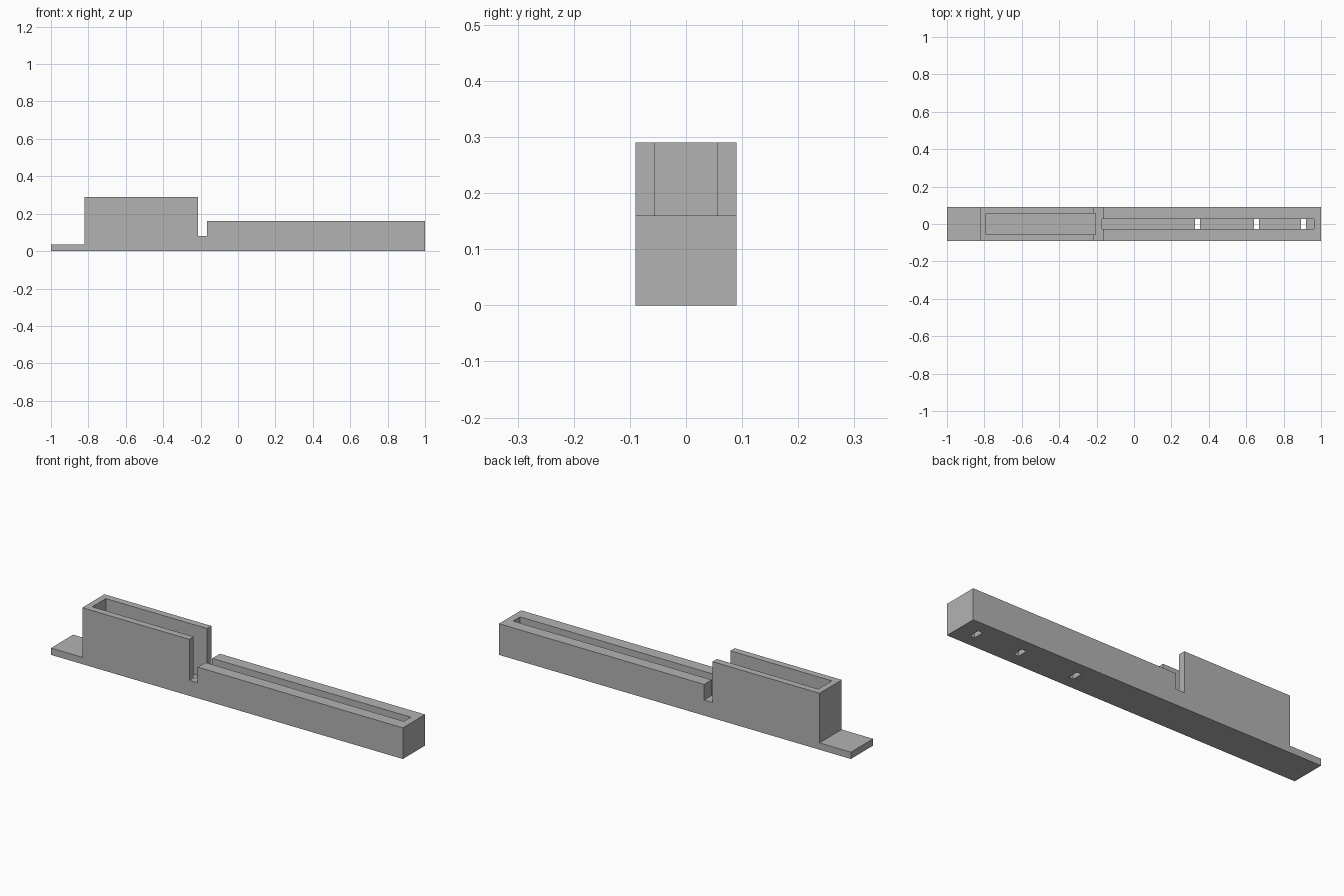
import bpy
import bmesh
from mathutils import Vector

cube = bpy.data.objects.get("Cube")
if cube:
    bpy.data.objects.remove(cube, do_unlink=True)

HALF_WIDTH = 0.09
FLOOR = 0.035

grey = bpy.data.materials.new("plain grey")
grey.use_nodes = True
grey.diffuse_color = (0.45, 0.45, 0.45, 1)
grey.node_tree.nodes["Principled BSDF"].inputs["Base Color"].default_value = grey.diffuse_color


def extrude_profile(name, profile, half_width):
    """Extrude an x-z outline symmetrically along y."""
    bm = bmesh.new()
    face = bm.faces.new([bm.verts.new((x, -half_width, z)) for x, z in profile])
    grown = bmesh.ops.extrude_face_region(bm, geom=[face])
    verts = [v for v in grown["geom"] if isinstance(v, bmesh.types.BMVert)]
    bmesh.ops.translate(bm, verts=verts, vec=Vector((0, 2 * half_width, 0)))
    bmesh.ops.recalc_face_normals(bm, faces=bm.faces)
    mesh = bpy.data.meshes.new(name)
    bm.to_mesh(mesh)
    bm.free()
    obj = bpy.data.objects.new(name, mesh)
    bpy.context.collection.objects.link(obj)
    mesh.materials.append(grey)
    return obj


def cut(body, name, x0, x1, half_width, z0, z1):
    """Remove a box from the body."""
    cutter = extrude_profile(name, [(x0, z0), (x1, z0), (x1, z1), (x0, z1)], half_width)
    cutter.hide_render = True
    mod = body.modifiers.new(name, "BOOLEAN")
    mod.operation = "DIFFERENCE"
    mod.solver = "EXACT"
    mod.object = cutter
    bpy.context.view_layer.objects.active = body
    bpy.ops.object.modifier_apply(modifier=mod.name)
    bpy.data.objects.remove(cutter, do_unlink=True)


# Stepped body: end tab, tall box, cross notch, long bar
body = extrude_profile("holder_body", [
    (-1, 0), (1, 0), (1, 0.16), (-0.166, 0.16), (-0.166, 0.08), (-0.214, 0.08),
    (-0.214, 0.29), (-0.822, 0.29), (-0.822, FLOOR), (-1, FLOOR)], HALF_WIDTH)

# Wide pocket in the tall box, open towards the notch
cut(body, "pocket_cutter", -0.79, -0.206, 0.055, FLOOR, 0.4)

# Narrow slot along the bar
cut(body, "slot_cutter", -0.171, 0.963, 0.028, FLOOR, 0.4)

# Three drain holes through the slot floor
for x in (0.339, 0.654, 0.906):
    cut(body, "hole_cutter", x - 0.013, x + 0.013, 0.028, -0.1, 0.1)
